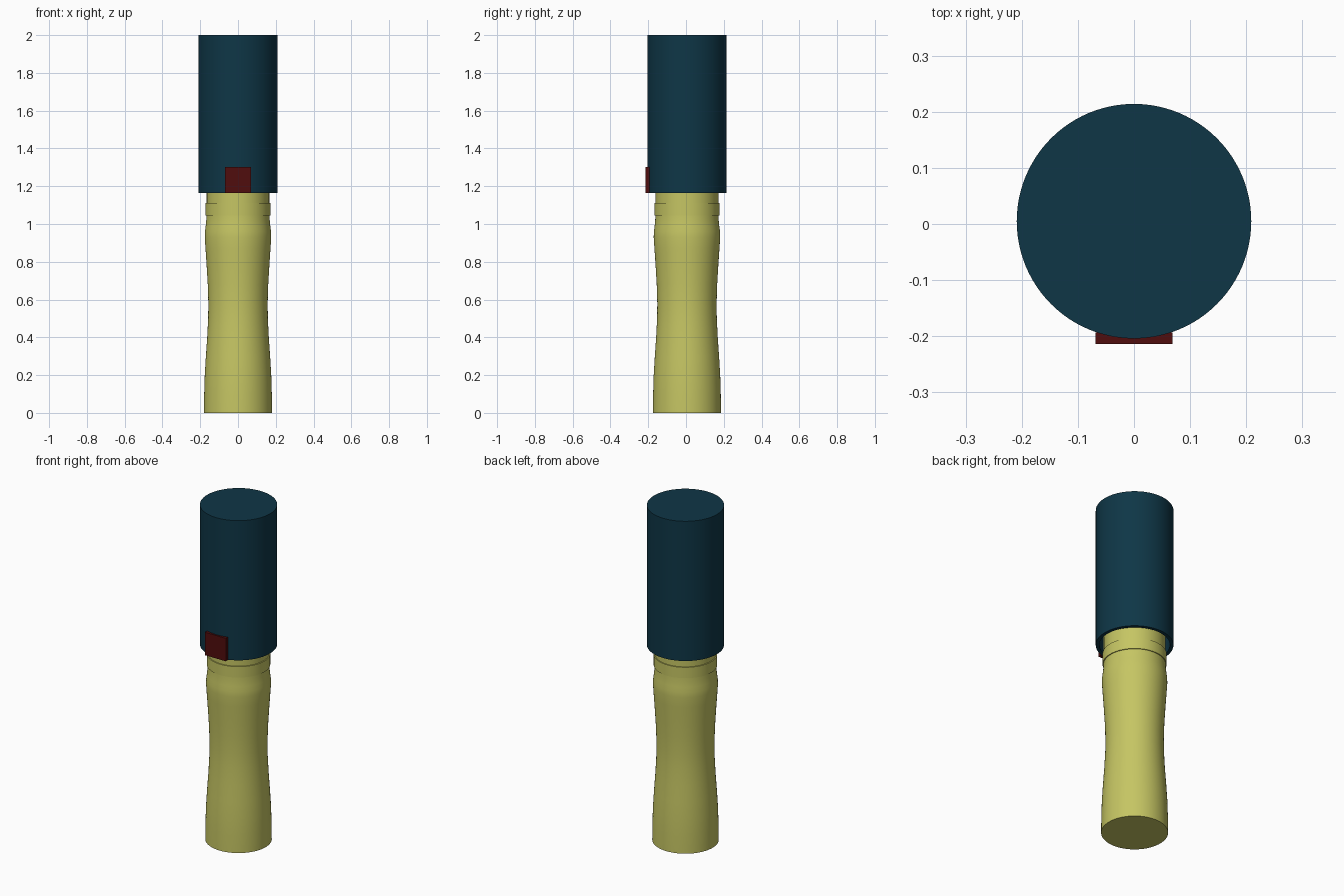
import bpy, bmesh, math

if "Cube" in bpy.data.objects:
    bpy.data.objects.remove(bpy.data.objects["Cube"])

CY = 0.005   # shared axis, offset so the clip fits the centred depth
SEG = 96


def material(name, rgb):
    m = bpy.data.materials.new(name)
    m.diffuse_color = (*rgb, 1)
    m.use_nodes = True
    m.node_tree.nodes["Principled BSDF"].inputs["Base Color"].default_value = m.diffuse_color
    return m


def add_object(name, bm, mat, smooth=True):
    bmesh.ops.recalc_face_normals(bm, faces=bm.faces)
    me = bpy.data.meshes.new(name)
    bm.to_mesh(me)
    bm.free()
    me.materials.append(mat)
    ob = bpy.data.objects.new(name, me)
    bpy.context.collection.objects.link(ob)
    if smooth:
        bpy.ops.object.select_all(action='DESELECT')
        ob.select_set(True)
        bpy.context.view_layer.objects.active = ob
        bpy.ops.object.shade_smooth_by_angle(angle=math.radians(30))
    return ob


def lathe(name, profile, mat):
    """Revolve (radius, z) rings about the axis and close both ends."""
    bm = bmesh.new()
    rings = []
    for r, z in profile:
        rings.append([bm.verts.new((r * math.cos(2 * math.pi * i / SEG),
                                    CY + r * math.sin(2 * math.pi * i / SEG), z))
                      for i in range(SEG)])
    for a, b in zip(rings, rings[1:]):
        for i in range(SEG):
            j = (i + 1) % SEG
            bm.faces.new((a[i], a[j], b[j], b[i]))
    bm.faces.new(rings[0])
    bm.faces.new(rings[-1])
    return add_object(name, bm, mat)


yellow = material("pale_yellow", (0.56, 0.56, 0.125))
teal = material("dark_teal", (0.0045, 0.037, 0.062))
red = material("dark_red", (0.08, 0.004, 0.004))

# Waisted grip, with a collar band and a neck running up into the cap
lathe("handle", [(0.180, 0), (0.179, 0.1), (0.176, 0.2), (0.170, 0.3), (0.163, 0.4),
                 (0.158, 0.5), (0.157, 0.58), (0.160, 0.68), (0.166, 0.78),
                 (0.172, 0.87), (0.176, 0.93), (0.175, 0.96), (0.171, 0.99),
                 (0.168, 1.02), (0.167, 1.045), (0.172, 1.045), (0.172, 1.11),
                 (0.166, 1.11), (0.166, 1.30)], yellow)

# Hollow cap: inside ceiling, inner wall, rim, outer wall, top
lathe("cap", [(0.190, 1.95), (0.190, 1.165), (0.209, 1.165), (0.209, 2.0)], teal)

# Small block at the front of the cap rim
bm = bmesh.new()
bmesh.ops.create_cube(bm, size=1)
for v in bm.verts:
    v.co = (v.co.x * 0.138, -0.2035 + v.co.y * 0.021, 1.2325 + v.co.z * 0.137)
add_object("front_tab", bm, red, smooth=False)
